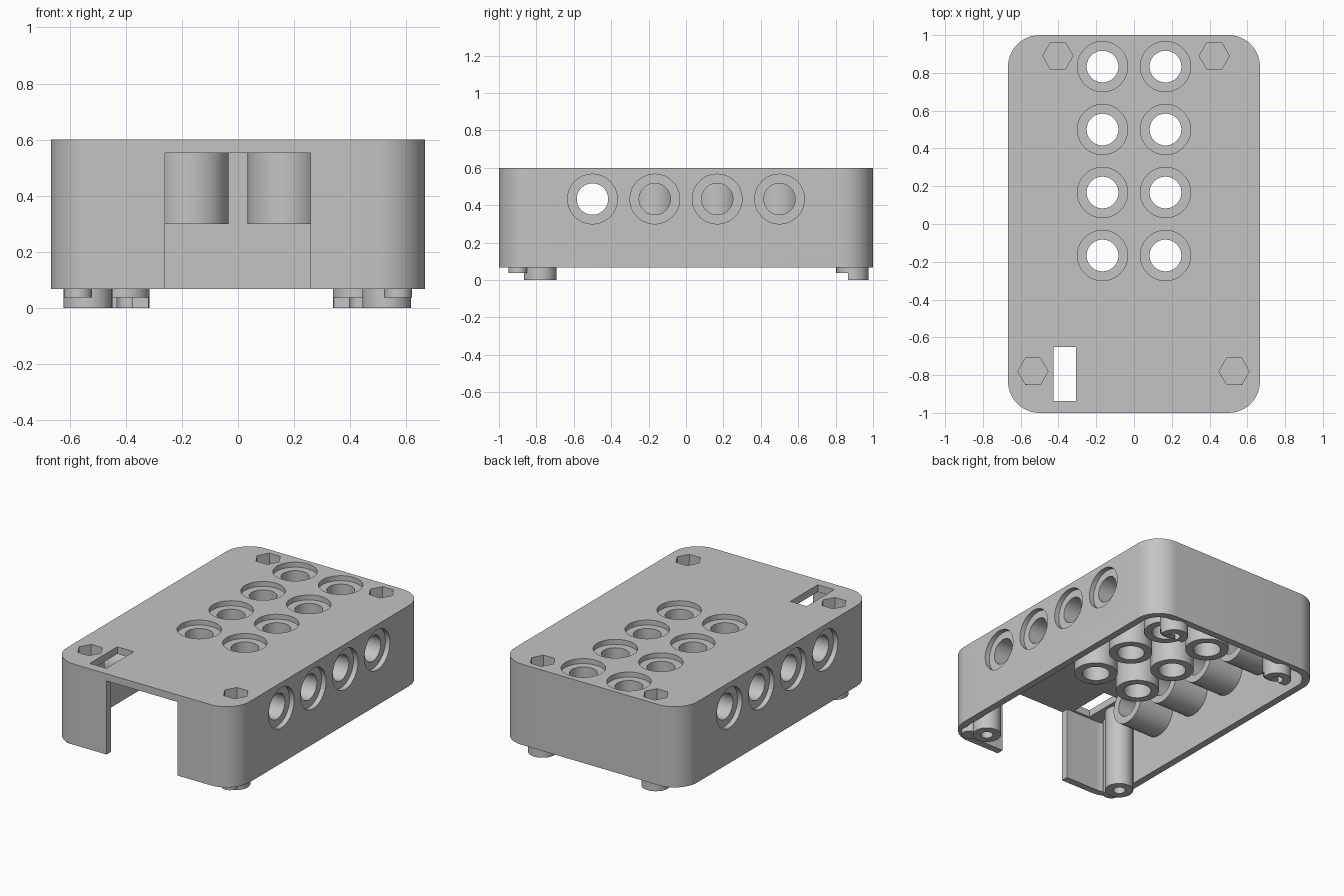
import bpy, bmesh, math
from mathutils import Matrix, Vector

if "Cube" in bpy.data.objects:
    bpy.data.objects.remove(bpy.data.objects["Cube"])

grey = bpy.data.materials.new("plain grey")
grey.use_nodes = True
grey.diffuse_color = (0.55, 0.55, 0.55, 1)
grey.node_tree.nodes["Principled BSDF"].inputs["Base Color"].default_value = (0.55, 0.55, 0.55, 1)

HX, HY, BASE, TOP = 0.667, 1.0, 0.067, 0.6
WALL, RADIUS = 0.047, 0.167
CEIL = TOP - WALL
RIM_R, BORE_R, RIM_DEPTH, TUBE_LEN = 0.133, 0.084, 0.033, 0.3
BOSS_R, SCREW_R, HEX_R, STEP = 0.087, 0.037, 0.08, 0.037


def finish(name, bm):
    bmesh.ops.recalc_face_normals(bm, faces=bm.faces[:])
    mesh = bpy.data.meshes.new(name)
    bm.to_mesh(mesh)
    bm.free()
    mesh.materials.append(grey)
    ob = bpy.data.objects.new(name, mesh)
    bpy.context.collection.objects.link(ob)
    return ob


def rod(name, a, b, r, sides=48):
    """Cylinder or prism from point a to point b."""
    a, b = Vector(a), Vector(b)
    turn = (b - a).to_track_quat('Z', 'Y').to_matrix().to_4x4()
    bm = bmesh.new()
    bmesh.ops.create_cone(bm, cap_ends=True, segments=sides, radius1=r, radius2=r,
                          depth=(b - a).length, matrix=Matrix.Translation((a + b) / 2) @ turn)
    return finish(name, bm)


def hexagon(x, y, z0, z1):
    """Hexagonal prism with two corners along x."""
    bm = bmesh.new()
    bmesh.ops.create_cone(bm, cap_ends=True, segments=6, radius1=HEX_R, radius2=HEX_R, depth=z1 - z0,
                          matrix=Matrix.Translation((x, y, (z0 + z1) / 2)) @ Matrix.Rotation(math.pi / 2, 4, 'Z'))
    return finish("hex_cutter", bm)


def block(name, lo, hi):
    lo, hi = Vector(lo), Vector(hi)
    bm = bmesh.new()
    bmesh.ops.create_cube(bm, size=1, matrix=Matrix.Translation((lo + hi) / 2)
                          @ Matrix.Diagonal((hi - lo).to_4d()))
    return finish(name, bm)


def rounded_slab(name, inset, z0, z1, steps=12):
    """Rounded rectangle extruded upwards."""
    r = RADIUS - inset
    cx, cy = HX - RADIUS, HY - RADIUS
    bm = bmesh.new()
    ring = []
    for q, (sx, sy) in enumerate(((1, 1), (-1, 1), (-1, -1), (1, -1))):
        for i in range(steps + 1):
            t = (q + i / steps) * math.pi / 2
            ring.append(bm.verts.new((sx * cx + r * math.cos(t), sy * cy + r * math.sin(t), z0)))
    face = bm.faces.new(ring)
    out = bmesh.ops.extrude_face_region(bm, geom=[face])
    bmesh.ops.translate(bm, vec=(0, 0, z1 - z0),
                        verts=[v for v in out["geom"] if isinstance(v, bmesh.types.BMVert)])
    return finish(name, bm)


def cut(ob, cutter):
    """Subtract the cutter, then throw it away."""
    mod = ob.modifiers.new("cut", 'BOOLEAN')
    mod.operation, mod.solver, mod.object = 'DIFFERENCE', 'EXACT', cutter
    deps = bpy.context.evaluated_depsgraph_get()
    mesh = bpy.data.meshes.new_from_object(ob.evaluated_get(deps))
    ob.modifiers.clear()
    ob.data = mesh
    bpy.data.objects.remove(cutter)


parts = []

# Hollow case with open bottom, front opening and switch slot
case = rounded_slab("case_shell", 0, BASE, TOP)
cut(case, rounded_slab("cavity_cutter", WALL, BASE - 0.1, CEIL))
cut(case, block("opening_cutter", (-0.26, -1.1, BASE - 0.1), (0.258, -0.9, CEIL)))
cut(case, block("slot_cutter", (-0.427, -0.937, CEIL - 0.1), (-0.307, -0.65, TOP + 0.1)))
parts.append(case)


# Recessed socket: stepped hole in the shell and a tube behind it
def socket(name, face, inward):
    face, inward = Vector(face), Vector(inward)
    cut(case, rod("recess_cutter", face - inward * 0.05, face + inward * RIM_DEPTH, RIM_R))
    cut(case, rod("bore_cutter", face, face + inward * 0.1, BORE_R))
    tube = rod(name, face + inward * WALL, face + inward * TUBE_LEN, RIM_R)
    cut(tube, rod("bore_cutter", face, face + inward * (TUBE_LEN + 0.1), BORE_R))
    parts.append(tube)


for i in range(4):
    for side, word in ((-1, "right"), (1, "left")):
        socket(f"top_tube_{word}_{i + 1}", (side / 6, i / 3 - 1 / 6, TOP), (0, 0, -1))
        socket(f"side_tube_{word}_{i + 1}", (side * HX, i / 3 - 0.5, 0.433), (-side, 0, 0))

# Screw bosses with hexagonal nut pockets
HEX_FLOOR = TOP - 0.1
for name, x, y in (("back_right", -0.403, 0.89), ("back_left", 0.425, 0.89),
                   ("front_right", -0.535, -0.78), ("front_left", 0.53, -0.78)):
    cut(case, hexagon(x, y, HEX_FLOOR, TOP + 0.1))
    boss = rod(name + "_boss", (x, y, 0), (x, y, CEIL), BOSS_R)
    cut(boss, hexagon(x, y, HEX_FLOOR, TOP + 0.1))
    cut(boss, rod("screw_cutter", (x, y, -0.1), (x, y, HEX_FLOOR - 0.05), SCREW_R, 32))
    if y > 0:
        # half-moon lip under the back bosses
        cut(boss, block("lip_cutter", (x - 0.2, y - 0.2, -0.1), (x + 0.2, 0.866, STEP)))
    else:
        # slim corner post beside the front bosses
        px = math.copysign(0.57, x)
        parts.append(rod(name + "_post", (px, -0.898, STEP), (px, -0.898, CEIL), 0.05, 32))
    parts.append(boss)

# Smooth curved walls, crisp edges
bpy.ops.object.select_all(action='DESELECT')
for ob in parts:
    ob.select_set(True)
bpy.context.view_layer.objects.active = case
bpy.ops.object.shade_smooth_by_angle(angle=math.radians(30))
